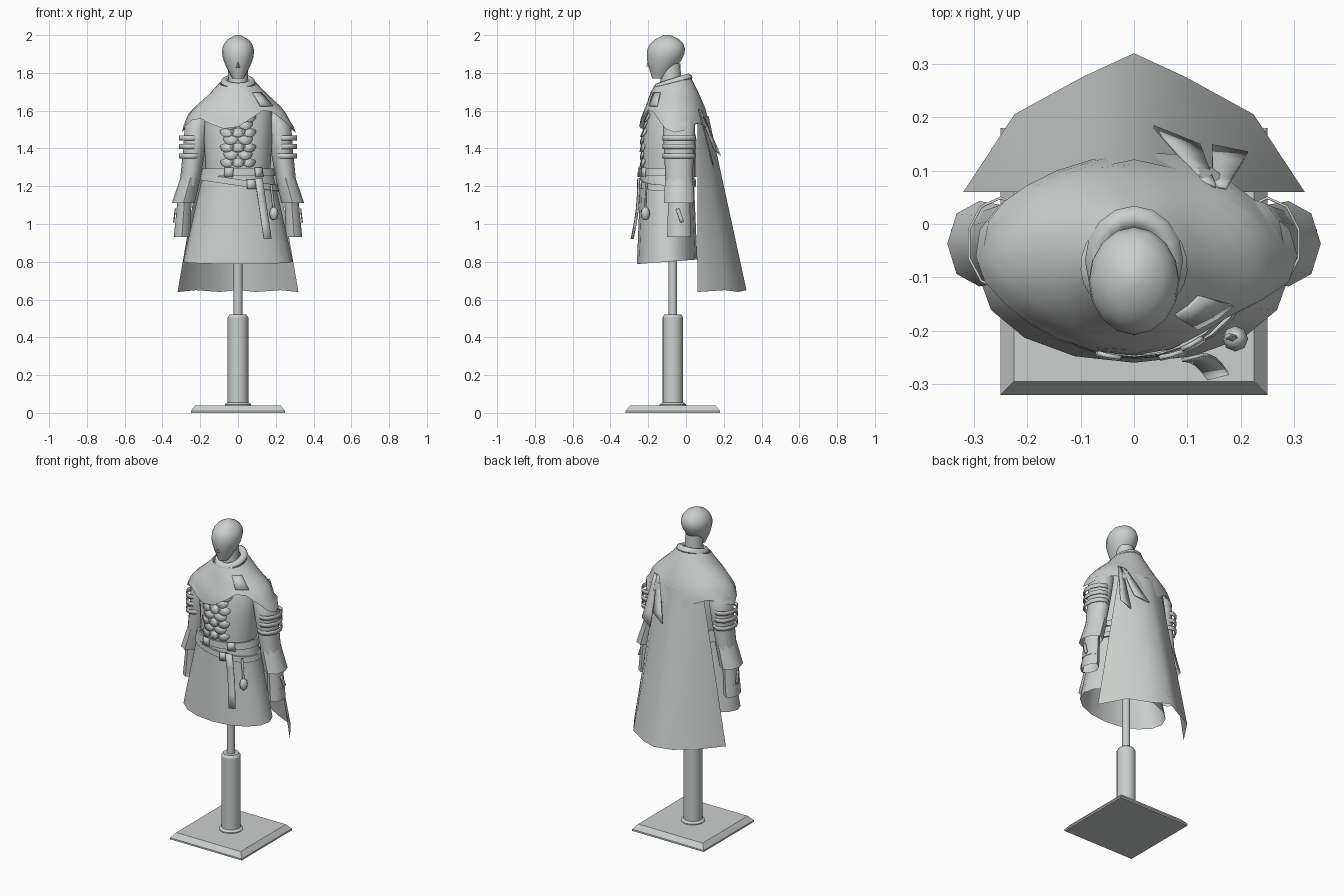
import bpy
from math import sin, cos, pi, radians
from mathutils import Vector

cube = bpy.data.objects.get("Cube")
if cube:
    bpy.data.objects.remove(cube)

grey = bpy.data.materials.new("pale grey")
grey.use_nodes = True
grey.diffuse_color = (0.6, 0.63, 0.61, 1)
grey.node_tree.nodes["Principled BSDF"].inputs["Base Color"].default_value = grey.diffuse_color


def make(name, verts, faces, angle=50, thick=0):
    mesh = bpy.data.meshes.new(name)
    mesh.from_pydata(verts, [], faces)
    mesh.materials.append(grey)
    part = bpy.data.objects.new(name, mesh)
    bpy.context.collection.objects.link(part)
    bpy.ops.object.select_all(action="DESELECT")
    part.select_set(True)
    bpy.context.view_layer.objects.active = part
    bpy.ops.object.shade_smooth_by_angle(angle=radians(angle))
    if thick:
        solid = part.modifiers.new("thickness", "SOLIDIFY")
        solid.thickness = thick
        solid.offset = 0


def skin(name, rows, closed=True, caps=False, **options):
    """Join equally long rows of points into one surface."""
    count = len(rows[0])
    verts = [point for row in rows for point in row]
    faces = []
    for start in range(0, len(verts) - count, count):
        for i in range(count if closed else count - 1):
            j = (i + 1) % count
            faces.append((start + i, start + j, start + count + j, start + count + i))
    if caps:
        faces.append(range(count)[::-1])
        faces.append(range(len(verts) - count, len(verts)))
    make(name, verts, faces, **options)


def turn(count):
    return [2 * pi * i / count for i in range(count)]


def steps(count):
    return [i / count for i in range(count + 1)]


def oval(angle, z, rx, ry, cx=0, cy=0):
    """Point on an ellipse; angle zero is the front, a quarter turn the model's left."""
    return Vector((cx + rx * sin(angle), cy - ry * cos(angle), z))


def loft(name, rings, count=16, cx=0, cy=0, **options):
    """Skin elliptical rings given from the bottom up as (z, rx, ry)."""
    rows = [[oval(a, z, rx, ry, cx, cy) for a in turn(count)] for z, rx, ry in rings]
    skin(name, rows, **options)


def on(profile, angle, z, offset=0, cy=-0.1):
    """Point on a garment whose profile lists (z, rx, ry) from the bottom up."""
    for low, high in zip(profile, profile[1:]):
        if z <= high[0]:
            break
    t = (z - low[0]) / (high[0] - low[0])
    rx = low[1] + (high[1] - low[1]) * t + offset
    ry = low[2] + (high[2] - low[2]) * t + offset
    return oval(angle, z, rx, ry, cy=cy)


def patch(name, profile, angle, z, wide, tall, offset, cy=-0.1):
    """Small plate lying on a garment."""
    rows = []
    for rise in (-tall, tall):
        rows.append([on(profile, angle + turned, z + rise, offset, cy) for turned in (-wide, 0, wide)])
    skin(name, rows, closed=False, thick=0.008)


def ribbon(name, start, end, widths, side, bow=0):
    """Flat strap between two points, tapering in width and bowed along y."""
    start, end, side = Vector(start), Vector(end), Vector(side).normalized()
    rows = []
    for t in steps(4):
        middle = start.lerp(end, t) + Vector((0, bow * sin(pi * t), 0))
        half = side * (widths[0] + (widths[1] - widths[0]) * t) / 2
        rows.append([middle - half, middle + half])
    skin(name, rows, closed=False, thick=0.006)


# Stand
POST_Y = -0.07
base_rows = []
for z, half in ((0, 0.25), (0.01, 0.25), (0.04, 0.225)):
    corners = ((-half, -half), (half, -half), (half, half), (-half, half))
    base_rows.append([(x, y + POST_Y, z) for x, y in corners])
skin("stand_base", base_rows, caps=True, angle=10)
post = [(0.03, 0.07), (0.045, 0.07), (0.055, 0.055), (0.505, 0.055), (0.52, 0.045)]
loft("lower_post", [(z, r, r) for z, r in post], cy=POST_Y, caps=True, angle=30)
loft("upper_post", [(z, 0.023, 0.023) for z in (0.5, 1.3)], cy=POST_Y, caps=True)

# Head with a forward jaw, nose and neck
head_rows = []
for t in steps(10)[::-1]:
    half = 0.085 * sin(2.8 * max(t, 0.01) ** 0.6)
    head_rows.append([oval(a, 2 - 0.23 * t, half, half * 1.18, cy=-0.1 - 0.045 * t * t) for a in turn(16)])
skin("head", head_rows, caps=True)
nose = [(0, -0.2, 1.87), (0.014, -0.19, 1.825), (-0.014, -0.19, 1.825), (0, -0.21, 1.835)]
make("nose", nose, [(0, 3, 1), (0, 2, 3), (1, 3, 2)], angle=20)
loft("neck", [(1.66, 0.058, 0.06), (1.85, 0.05, 0.05)], cy=-0.08)

# Jacket and skirt
JACKET = [(1.25, 0.17, 0.145), (1.45, 0.18, 0.145), (1.6, 0.18, 0.11), (1.73, 0.08, 0.08)]
SKIRT = [(0.8, 0.29, 0.16), (1.27, 0.185, 0.14)]
loft("jacket", JACKET, cy=-0.09)
skirt_rows = []
for t in steps(5):
    rise = 0.012 * (1 - t)
    skirt_rows.append([on(SKIRT, a, 0.8 + 0.47 * t) - Vector((0, 0, rise * cos(a))) for a in turn(16)])
skin("skirt", skirt_rows)


# Belts and buckles
def belt(name, height, tilt, half):
    rows = []
    for rise, offset in ((-half, 0), (-half, 0.01), (half, 0.01), (half, 0)):
        rows.append([on(SKIRT, a, height - tilt * sin(a) + rise, offset) for a in turn(24)])
    skin(name, rows, angle=30)


belt("waist_belt", 1.275, 0, 0.02)
belt("hip_belt", 1.22, 0.03, 0.017)
for name, angle, height in (("waist_buckle", -0.25, 1.275), ("side_buckle", 0.6, 1.275), ("hip_buckle", 0.35, 1.21)):
    patch(name, SKIRT, angle, height, 0.12, 0.025, 0.013)

# Hanging strap and pouch
ribbon("hanging_strap", (0.11, -0.25, 1.24), (0.157, -0.285, 0.92), (0.042, 0.042), (1, 0.25, 0), bow=0.01)
ribbon("pouch_cord", (0.175, -0.21, 1.21), (0.19, -0.215, 1.07), (0.012, 0.012), (1, 0.6, 0))
pouch = [(1.055 - 0.035 * cos(pi * t), 0.006 + 0.018 * sin(pi * t)) for t in steps(4)]
loft("pouch", [(z, r, r) for z, r in pouch], count=8, cx=0.19, cy=-0.215, caps=True)

# Overlapping chest scales in staggered rows
for row in range(7):
    top = 1.59 - row * 0.04
    for side in (-1, 1) if row % 2 else (-1, 0, 1):
        middle = side * (0.22 if row % 2 else 0.33)
        verts = [on(JACKET, middle, top, cy=-0.09)]
        for t in steps(8):
            bulge = sin(pi * t)
            angle = middle - cos(pi * t) * 0.22
            verts.append(on(JACKET, angle, top - 0.014 - 0.036 * bulge, 0.003 + 0.007 * bulge, cy=-0.09))
        make("chest_scale", verts, [(0, i, i + 1) for i in range(1, 9)], thick=0.003)

# Cape, widening and swinging back towards the hem
cape_rows = []
for t in steps(6):
    row = []
    for u, curve in ((-1, 1), (-0.7, 0.44), (-0.3, 0.17), (0, 0), (0.3, 0.17), (0.7, 0.44), (1, 1)):
        back = 0.12 + 0.2 * t - (0.06 + 0.2 * t) * curve
        wave = 0.005 * cos(3 * pi * u) * t
        row.append((u * (0.16 + 0.16 * t), back, 1.57 - 0.925 * t + wave))
    cape_rows.append(row)
skin("cape", cape_rows[::-1], closed=False)

# Shawl with an uneven, pointed hem
SHAWL = [(1.4, 0.31, 0.2), (1.5, 0.3, 0.19), (1.6, 0.25, 0.165), (1.7, 0.14, 0.125), (1.77, 0.08, 0.09)]


def shawl_hem(angle):
    slant = max(0, cos(angle)) * sin(3 * angle)
    return 1.52 + 0.03 * cos(angle) - 0.035 * cos(4 * angle) + 0.04 * slant


shawl_rows = []
for t in steps(8):
    row = []
    for a in turn(24):
        hem = shawl_hem(a)
        top = 1.75 - 0.025 * cos(a)
        fold = 0.005 * sin(5 * a + 9 * t) * (1 - t)
        row.append(on(SHAWL, a, hem + (top - hem) * t, fold, cy=-0.06))
    shawl_rows.append(row)
skin("shawl", shawl_rows)

# Soft rolled collar, dipping at the front
collar_rows = []
for b in turn(8):
    roll = 0.022 * cos(b)
    height = 1.75 + 0.022 * sin(b)
    collar_rows.append([oval(a, height - 0.025 * cos(a), 0.07 + roll, 0.08 + roll, cy=-0.068) for a in turn(16)])
skin("collar", collar_rows + collar_rows[:1], angle=70)

# Shawl clasp and loose tails at the back
patch("clasp", SHAWL, 0.75, 1.66, 0.2, 0.035, 0.004, cy=-0.06)
ribbon("inner_tail", (0.14, 0.075, 1.6), (0.08, 0.165, 1.38), (0.03, 0.1), (1, -0.4, 0.4))
ribbon("outer_tail", (0.16, 0.07, 1.6), (0.18, 0.14, 1.32), (0.03, 0.08), (1, -0.2, 0.6))

# Sleeves, cuffs and gloves as (z, x, radius) from the bottom up, then arm straps
SLEEVE = [(1.2, 0.26, 0.05), (1.4, 0.23, 0.06), (1.53, 0.215, 0.066), (1.6, 0.18, 0.03)]
CUFF = [(1.11, 0.29, 0.06), (1.25, 0.25, 0.053)]
GLOVE = [(0.93, 0.297, 0.043), (1.17, 0.28, 0.036)]
PALM = [(0.99, 0.295, 0.002), (1, 0.295, 0.04)]
ARM_Y = -0.037
for side, label in ((1, "left_"), (-1, "right_")):
    for name, rings, count in (("sleeve", SLEEVE, 12), ("cuff", CUFF, 8), ("glove", GLOVE, 8), ("palm", PALM, 8)):
        rows = [[oval(a, z, r, r + 0.02, side * x, ARM_Y) for a in turn(count)] for z, x, r in rings]
        skin(label + name, rows)
    for height in (1.36, 1.41, 1.455):
        rings = [(height + rise, 0.062, 0.086) for rise in (-0.013, 0.013)]
        loft(label + "arm_strap", rings, count=10, cx=side * 0.25, cy=ARM_Y, thick=0.005)
    ribbon(label + "glove_tie", (side * 0.332, -0.045, 1.08), (side * 0.34, -0.02, 1.01), (0.02, 0.02), (0, 1, 0.3))
